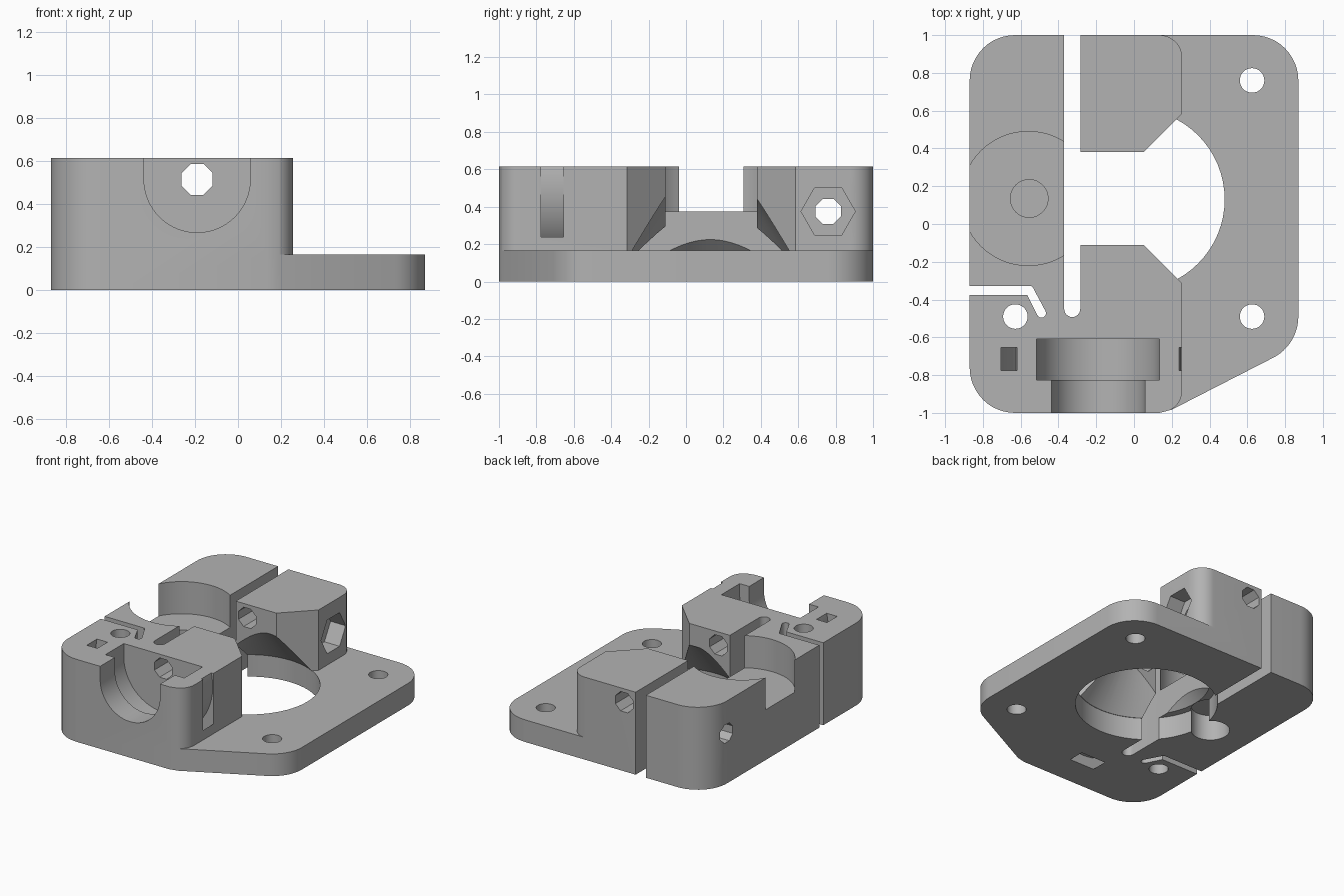
import bpy, bmesh, math
from mathutils import Vector

if "Cube" in bpy.data.objects:
    bpy.data.objects.remove(bpy.data.objects["Cube"])

# One grey plastic
grey = bpy.data.materials.new("grey_plastic")
grey.diffuse_color = (0.45, 0.45, 0.45, 1)
grey.use_nodes = True
grey.node_tree.nodes["Principled BSDF"].inputs["Base Color"].default_value = grey.diffuse_color

TOP, PLATE = 0.615, 0.165
MOTOR = (0.0, 0.13)


def arc(cx, cy, r, a0, a1, n=12):
    return [(cx + r * math.cos(math.radians(a0 + (a1 - a0) * i / n)),
             cy + r * math.sin(math.radians(a0 + (a1 - a0) * i / n))) for i in range(n + 1)]


def circle(cx, cy, r, n=64, turn=0.0):
    return arc(cx, cy, r, turn, turn + 360, n)[:-1]


def finish(name, bm):
    bmesh.ops.recalc_face_normals(bm, faces=bm.faces)
    me = bpy.data.meshes.new(name)
    bm.to_mesh(me)
    bm.free()
    ob = bpy.data.objects.new(name, me)
    bpy.context.collection.objects.link(ob)
    return ob


def prism(name, pts, axis, lo, hi):
    """Extrude a 2D outline along an axis."""
    place = {'x': lambda u, v, w: (w, u, v),
             'y': lambda u, v, w: (u, w, v),
             'z': lambda u, v, w: (u, v, w)}[axis]
    bm = bmesh.new()
    a = [bm.verts.new(place(u, v, lo)) for u, v in pts]
    b = [bm.verts.new(place(u, v, hi)) for u, v in pts]
    bm.faces.new(a)
    bm.faces.new(b)
    n = len(pts)
    for i in range(n):
        bm.faces.new((a[i], a[(i + 1) % n], b[(i + 1) % n], b[i]))
    return finish(name, bm)


def half_cone(name, r1, z1, r2, z2, split, keep_right):
    """Cone on the motor axis, kept on one side of a plane x = split."""
    bm = bmesh.new()
    rings = [[bm.verts.new((x, y, z)) for x, y in circle(*MOTOR, r)]
             for r, z in ((r1, z1), (r2, z2))]
    n = len(rings[0])
    for ring in rings:
        bm.faces.new(ring)
    for i in range(n):
        j = (i + 1) % n
        bm.faces.new((rings[0][i], rings[0][j], rings[1][j], rings[1][i]))
    cut = bmesh.ops.bisect_plane(bm, geom=bm.verts[:] + bm.edges[:] + bm.faces[:],
                                 plane_co=Vector((split, 0, 0)), plane_no=Vector((1, 0, 0)),
                                 clear_inner=keep_right, clear_outer=not keep_right)
    edges = [e for e in bm.edges if e.is_boundary]
    bmesh.ops.holes_fill(bm, edges=edges, sides=0)
    return finish(name, bm)


# Full-height body with the plate outline
outline = (arc(-0.63, -0.76, 0.24, 180, 270) + [(0.135, -1), (0.2, -0.983)]
           + arc(0.625, -0.49, 0.245, -63, 0) + arc(0.63, 0.76, 0.24, 0, 90)
           + arc(-0.63, 0.76, 0.24, 90, 180))
body = prism("motor_bracket", outline, 'z', 0, TOP)
body.data.materials.append(grey)


def cut(cutter):
    cutter.hide_render = True
    mod = body.modifiers.new("cut", 'BOOLEAN')
    mod.operation, mod.solver, mod.object = 'DIFFERENCE', 'EXACT', cutter
    bpy.context.view_layer.objects.active = body
    bpy.ops.object.modifier_apply(modifier=mod.name)
    bpy.data.objects.remove(cutter, do_unlink=True)


# Step down to the plate on the right
step = ([(0.135, 1.2)] + arc(0.135, 0.88, 0.12, 90, 0) + arc(0.135, -0.88, 0.12, 0, -90)
        + [(0.135, -1.2), (1.2, -1.2), (1.2, 1.2)])
cut(prism("step", step, 'z', PLATE, 1))

# Motor bore, its conical roof and the gear opening
cut(prism("bore", circle(*MOTOR, 0.48), 'z', -0.1, PLATE))
cut(half_cone("cone_right", 0.478, 0.164, 0.243, 0.455, -0.33, True))
cut(half_cone("cone_left", 0.434, 0.16, 0.2, 0.394, -0.33, False))
cut(prism("opening", [(-0.33, -0.11), (0.05, -0.11), (0.262, -0.322), (0.262, 0.592),
                      (0.05, 0.38), (-0.33, 0.38)], 'z', PLATE, 1))

# Long clamp slot and thin bent slit
cut(prism("slot", arc(-0.327, -0.45, 0.0425, 180, 360) + [(-0.2845, 1.2), (-0.3695, 1.2)],
          'z', -0.1, 1))
cut(prism("slit", [(-1, -0.375), (-0.565, -0.375)] + arc(-0.49, -0.472, 0.024, 207, 387, 8)
          + [(-0.536, -0.335), (-0.545, -0.328), (-1, -0.328)], 'z', -0.1, 1))

# Bearing seat with shaft recesses above and below
cut(prism("bearing_seat", circle(-0.56, 0.135, 0.355), 'z', 0.375, 1))
cut(prism("shaft_top", circle(-0.555, 0.135, 0.10, 32), 'z', 0.21, 0.5))
cut(prism("shaft_bottom", circle(-0.56, 0.135, 0.13, 32), 'z', -0.1, 0.19))

# Vertical mounting holes
for x, y in ((0.625, 0.76), (0.625, -0.49), (-0.628, -0.49)):
    cut(prism("mount_hole", circle(x, y, 0.065, 32), 'z', -0.1, 1))

# Clamp screw hole with nut trap
cut(prism("clamp_hole", circle(0.76, 0.375, 0.073, 8, 22.5), 'x', -1, 1))
cut(prism("nut_trap", circle(0.76, 0.375, 0.145, 6), 'x', 0.13, 0.5))

# Filament path and stepped front socket
FX, FZ = -0.19, 0.515
cut(prism("filament_hole", circle(FX, FZ, 0.078, 8, 22.5), 'y', -1.2, 1.2))
for r, y0, y1 in ((0.247, -1.2, -0.8), (0.325, -0.826, -0.61)):
    cut(prism("socket", arc(FX, FZ, r, 180, 360, 32) + [(FX + r, 1), (FX - r, 1)], 'y', y0, y1))

# Curved tie channel around the socket
cut(prism("tie_channel", arc(FX, FZ, 0.525, 160, 380, 40) + arc(FX, FZ, 0.44, 380, 160, 40),
          'y', -0.775, -0.655))

# Smooth round walls, crisp edges
bpy.ops.object.select_all(action='DESELECT')
body.select_set(True)
bpy.context.view_layer.objects.active = body
bpy.ops.object.shade_smooth_by_angle(angle=math.radians(25))
